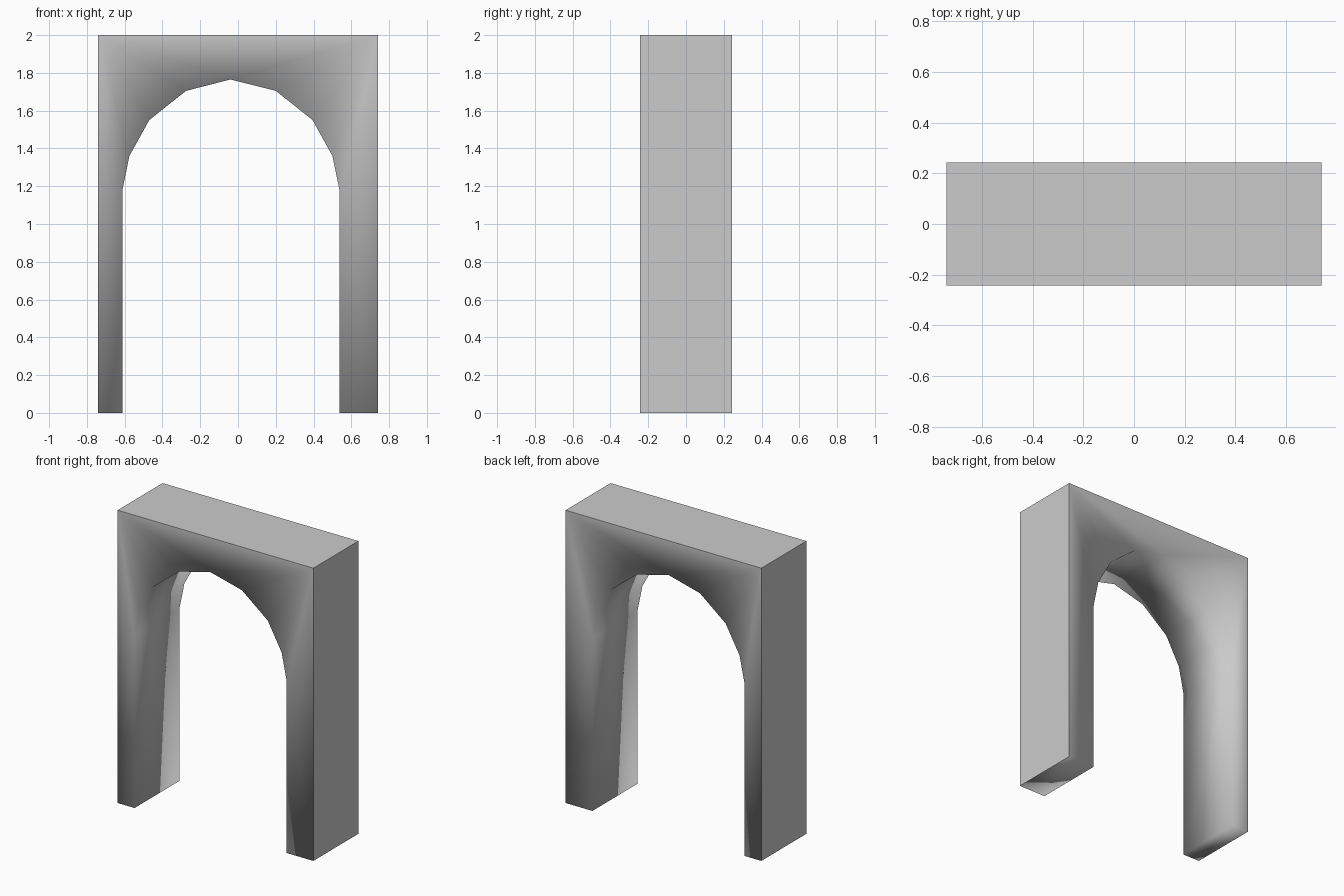
import bpy, bmesh

if "Cube" in bpy.data.objects:
    bpy.data.objects.remove(bpy.data.objects["Cube"])

W, D, H = 0.74, 0.243, 2.0
# Slightly off-centre arched opening, from left foot over to right foot
opening = [(-0.612, 0), (-0.612, 1.18), (-0.575, 1.36), (-0.47, 1.55),
           (-0.275, 1.705), (-0.04, 1.765), (0.2, 1.705), (0.395, 1.55),
           (0.5, 1.36), (0.537, 1.18), (0.537, 0)]
profile = [(W, 0), (W, H), (-W, H), (-W, 0)] + opening

# Front profile extruded to the back
bm = bmesh.new()
front = [bm.verts.new((x, -D, z)) for x, z in profile]
back = [bm.verts.new((x, D, z)) for x, z in profile]
bm.faces.new(front)
bm.faces.new(back[::-1])
n = len(profile)
for i in range(n):
    j = (i + 1) % n
    bm.faces.new((front[i], back[i], back[j], front[j]))
bmesh.ops.recalc_face_normals(bm, faces=bm.faces[:])

# Soft shading in the opening, crisp edges around the top and outer sides
for f in bm.faces:
    f.smooth = True
bm.normal_update()
for f in bm.faces:
    c = f.calc_center_median()
    if abs(f.normal.y) < 0.5 and (c.z > H - 0.01 or abs(c.x) > W - 0.01):
        for e in f.edges:
            e.smooth = False
bmesh.ops.triangulate(bm, faces=[f for f in bm.faces if len(f.verts) > 4])

mesh = bpy.data.meshes.new("archway")
bm.to_mesh(mesh)
bm.free()
bpy.context.collection.objects.link(bpy.data.objects.new("archway", mesh))
